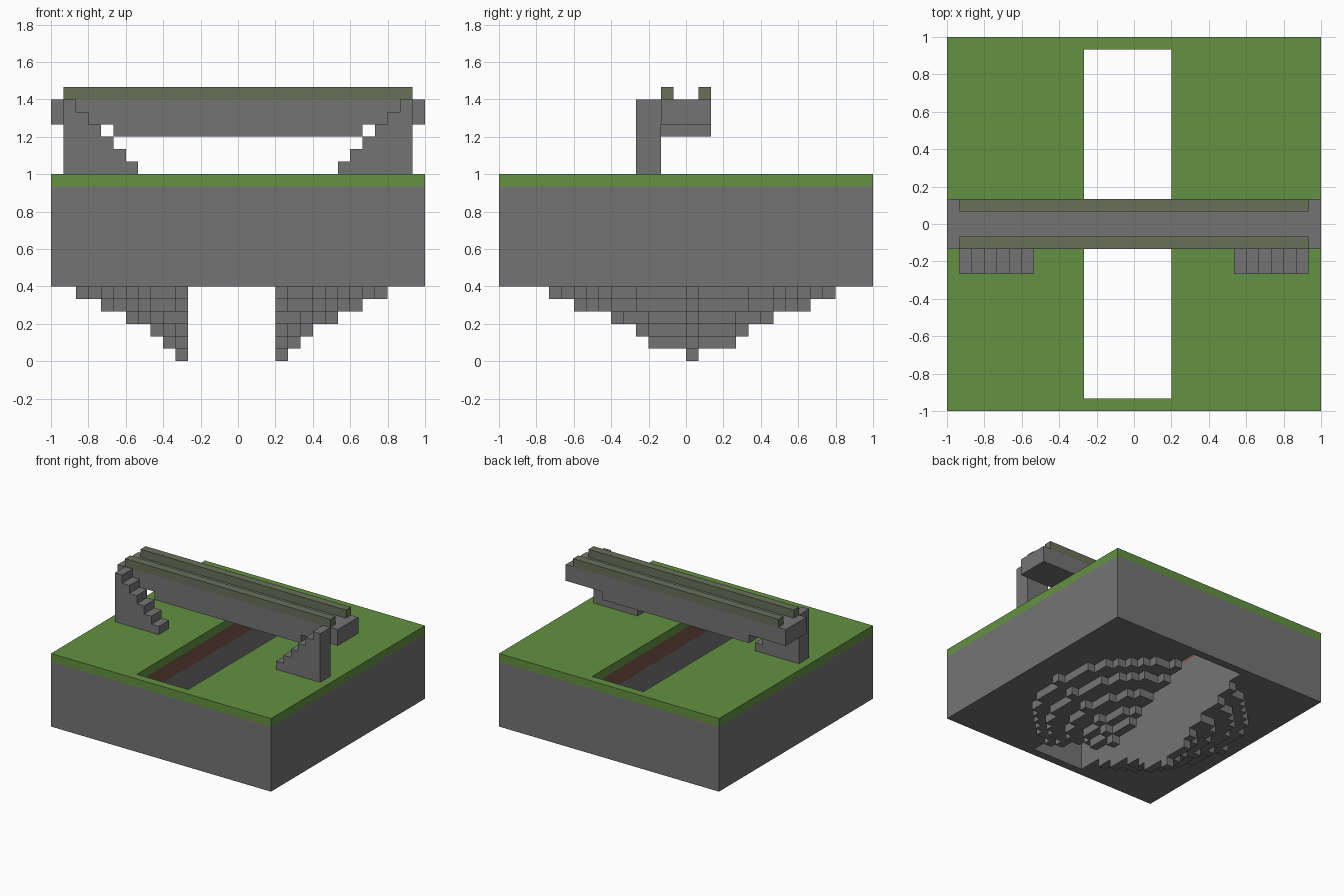
import bpy, bmesh
from mathutils import Vector

U = 1 / 15  # one block

if "Cube" in bpy.data.objects:
    bpy.data.objects.remove(bpy.data.objects["Cube"])


def material(name, rgb):
    mat = bpy.data.materials.new(name)
    mat.use_nodes = True
    mat.diffuse_color = (*rgb, 1)
    bsdf = mat.node_tree.nodes["Principled BSDF"]
    bsdf.inputs["Base Color"].default_value = (*rgb, 1)
    return mat


stone = material("stone_grey", (0.175, 0.175, 0.175))
grass = material("grass_green", (0.125, 0.285, 0.052))
earth = material("earth_brown", (0.19, 0.09, 0.065))
moss = material("mossy_grey", (0.138, 0.16, 0.1))


def finish(bm, name, *mats):
    bmesh.ops.recalc_face_normals(bm, faces=bm.faces)
    bmesh.ops.scale(bm, vec=(U, U, U), verts=bm.verts)
    mesh = bpy.data.meshes.new(name)
    bm.to_mesh(mesh)
    bm.free()
    for mat in mats:
        mesh.materials.append(mat)
    obj = bpy.data.objects.new(name, mesh)
    bpy.context.collection.objects.link(obj)
    return obj


def prism(name, profile, y0, y1, mat):
    """Extrude an (x, z) outline from y0 to y1."""
    bm = bmesh.new()
    face = bm.faces.new([bm.verts.new((x, y0, z)) for x, z in profile])
    out = bmesh.ops.extrude_face_region(bm, geom=[face])["geom"]
    for v in out:
        if isinstance(v, bmesh.types.BMVert):
            v.co.y = y1
    return finish(bm, name, mat)


# Land block with a slot right through it
def land():
    bm = bmesh.new()
    levels = (6, 12, 14, 15)

    def loops(x0, x1, y0, y1):
        corners = ((x0, y0), (x1, y0), (x1, y1), (x0, y1))
        return [[bm.verts.new((x, y, z)) for x, y in corners] for z in levels]

    outer, inner = loops(-15, 15, -15, 15), loops(-4, 3, -14, 14)
    for i in range(4):
        j = (i + 1) % 4
        for k in (0, -1):
            bm.faces.new((outer[k][i], outer[k][j], inner[k][j], inner[k][i]))
        for ring in (outer, inner):
            for low, high in zip(ring, ring[1:]):
                f = bm.faces.new((low[i], low[j], high[j], high[i]))
                z = f.calc_center_median().z
                # long slot walls show an earth band under the grass
                if ring is inner and i % 2 and 12 < z < 14:
                    f.material_index = 2
    for f in bm.faces:
        if f.calc_center_median().z > 14:
            f.material_index = 1
    finish(bm, "land_block", stone, grass, earth)


land()


# Stepped round underside, split by the slot
def underside():
    cells = set()
    for z, r in enumerate((4, 5, 6, 8, 10, 12)):
        for dx in range(-r, r + 1):
            for dy in range(-r, r + 1):
                if abs(dx) > 3 and dx * dx + dy * dy <= r * r:
                    cells.add((dx - 1, dy, z))
    bm = bmesh.new()
    for c in cells:
        for axis in range(3):
            for side in (0, 1):
                n = list(c)
                n[axis] += 2 * side - 1
                if tuple(n) in cells or n[2] == 6:
                    continue
                a, b = [k for k in range(3) if k != axis]
                quad = []
                for s, t in ((0, 0), (1, 0), (1, 1), (0, 1)):
                    p = Vector(c)
                    p[axis] += side
                    p[a] += s
                    p[b] += t
                    quad.append(bm.verts.new(p))
                f = bm.faces.new(quad)
                f.normal_update()
                if f.normal[axis] * (2 * side - 1) < 0:
                    f.normal_flip()
    # normals are already outward, so scale and store directly
    bmesh.ops.remove_doubles(bm, verts=bm.verts, dist=0.01)
    finish(bm, "stepped_underside", stone)


underside()

# Bridge deck, thicker in the middle
half = [(15, 21), (15, 19), (10, 19), (10, 18)]
prism("bridge_deck", half + [(-x, z) for x, z in reversed(half)], -2, 2, stone)

# Mossy rails along both edges of the deck
for name, y in (("front_rail", -2), ("back_rail", 1)):
    prism(name, [(-14, 21), (14, 21), (14, 22), (-14, 22)], y, y + 1, moss)

# Stairs rising to the deck at each end
steps = [(14, 15)]
for i in range(6):
    steps += [(14 - i, 21 - i), (13 - i, 21 - i)]
steps.append((8, 15))
for name, side in (("left_stairs", 1), ("right_stairs", -1)):
    prism(name, [(side * x, z) for x, z in steps], -4, -2, stone)
